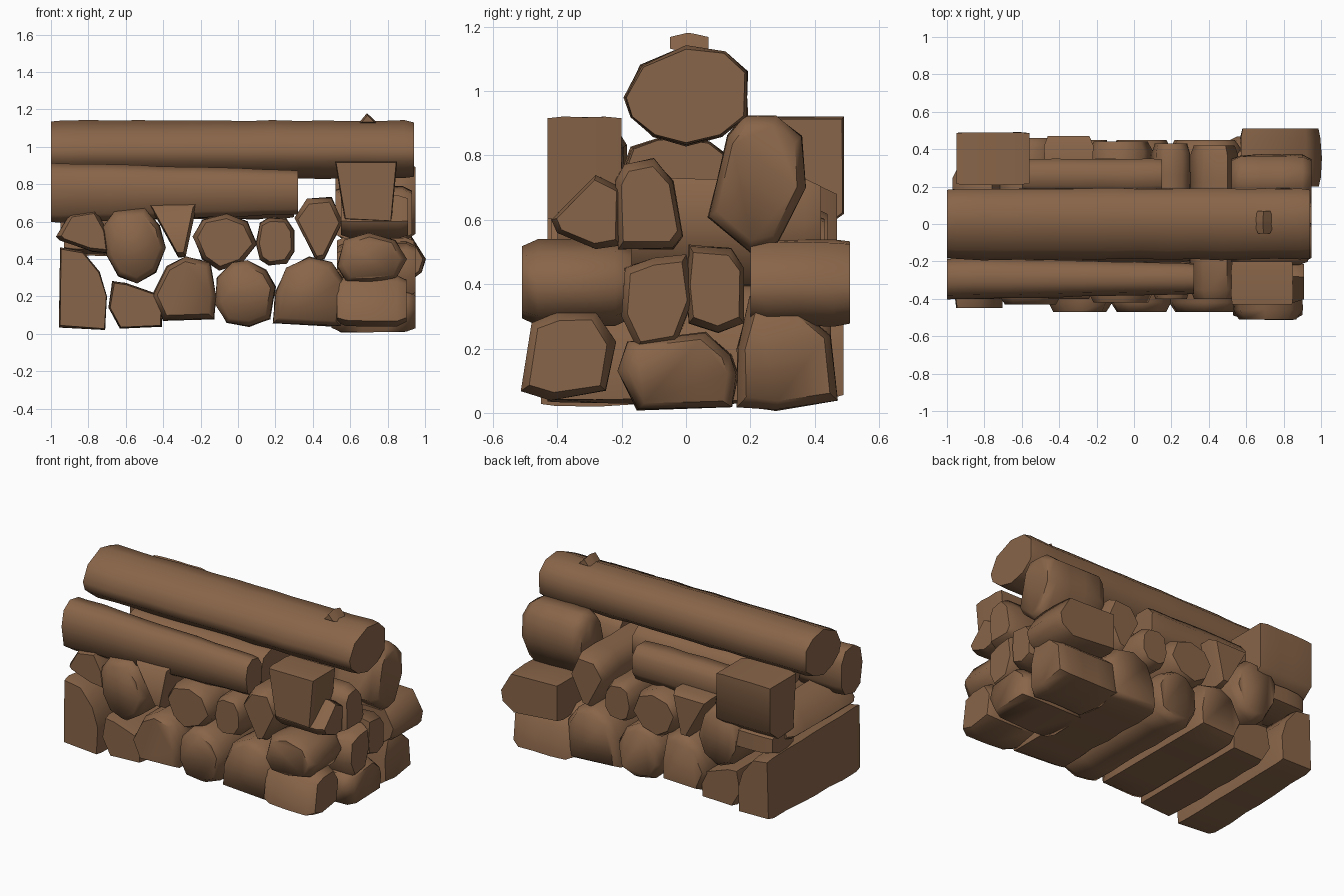
import bpy, bmesh, math, random

if "Cube" in bpy.data.objects:
    bpy.data.objects.remove(bpy.data.objects["Cube"])

random.seed(7)
bark = bpy.data.materials.new("brown bark")
bark.use_nodes = True
BROWN = (0.25, 0.13, 0.066, 1)
bark.diffuse_color = BROWN
bark.node_tree.nodes["Principled BSDF"].inputs["Base Color"].default_value = BROWN


def rounded(side, height, sides):
    """Slightly irregular rounded profile inside the given bounds."""
    points = []
    for i in range(sides):
        angle = math.tau * (i + .5 + random.uniform(-.1, .1)) / sides
        c, s = math.cos(angle), math.sin(angle)
        u, v = math.copysign(abs(c) ** .75, c), math.copysign(abs(s) ** .75, s)
        points.append((sum(side) / 2 + u * (side[1] - side[0]) * .52,
                       sum(height) / 2 + v * (height[1] - height[0]) * .52))
    return points


def log(name, axis, profile, span, blunt=.84, grow=1, rough=.025):
    """Rough log: a profile swept along one axis, with worn ends of size blunt."""
    mid_u, mid_v = ((min(c) + max(c)) / 2 for c in zip(*profile))
    start, end = span
    worn = .05
    steps = max(2, round((end - start) / .15))
    depths = [start + worn + (end - start - 2 * worn) * i / steps for i in range(steps + 1)]
    depths = [start] + depths + [end]
    bm = bmesh.new()
    loops = []
    for k, depth in enumerate(depths):
        tip = k in (0, len(depths) - 1)
        size = (1 + (grow - 1) * (depth - start) / (end - start)) * (blunt if tip else 1)
        loop = []
        for u, v in profile:
            wobble = size * (1 + random.uniform(-rough, rough))
            across, up = mid_u + (u - mid_u) * wobble, mid_v + (v - mid_v) * wobble
            loop.append(bm.verts.new((depth, across, up) if axis == "X" else (across, depth, up)))
        loops.append(loop)
    for a, b in zip(loops, loops[1:]):
        for i in range(len(profile)):
            j = (i + 1) % len(profile)
            bm.faces.new((a[i], a[j], b[j], b[i]))
    bm.faces.new(loops[0])
    bm.faces.new(loops[-1])
    bmesh.ops.recalc_face_normals(bm, faces=bm.faces)
    mesh = bpy.data.meshes.new(name)
    bm.to_mesh(mesh)
    bm.free()
    mesh.materials.append(bark)
    obj = bpy.data.objects.new(name, mesh)
    bpy.context.collection.objects.link(obj)
    bpy.ops.object.select_all(action="DESELECT")
    obj.select_set(True)
    bpy.context.view_layer.objects.active = obj
    bpy.ops.object.shade_smooth_by_angle(angle=math.radians(62))


# Long logs lying lengthwise on top
log("top_log", "X", [(-.19, .98), (-.14, 1.08), (0, 1.14), (.12, 1.12), (.19, 1.06), (.19, .92),
                     (.11, .86), (0, .83), (-.1, .86), (-.17, .92)], (-1, .94), .96)
log("front_log", "X", rounded((-.4, -.18), (.6, .91), 9), (-1, .32), .97, grow=.74)
log("back_log", "X", rounded((.16, .35), (.61, .84), 8), (-.6, .15), .95)
log("inner_log", "X", rounded((-.2, .14), (.62, .85), 9), (-.7, .3), .95)

# Bottom row running front to back
DEEP = (-.47, .45)
log("bottom_log_left_end", "Y", [(-.96, .03), (-.71, .02), (-.7, .2), (-.74, .33), (-.83, .44),
                                 (-.95, .46)], (-.45, .49), .95, grow=.9)
log("bottom_log_low", "Y", [(-.69, .14), (-.67, .28), (-.6, .27), (-.4, .2), (-.41, .04),
                            (-.63, .03)], (-.43, .42), .95)
log("bottom_log_left", "Y", [(-.46, .2), (-.38, .36), (-.28, .41), (-.15, .38), (-.12, .2),
                             (-.13, .08), (-.4, .07)], DEEP)
log("bottom_log_middle", "Y", [(-.11, .3), (-.03, .38), (.05, .39), (.15, .34), (.2, .25),
                               (.17, .08), (.06, .04), (-.06, .06), (-.12, .16)], DEEP)
log("bottom_log_right", "Y", [(.2, .22), (.26, .35), (.38, .41), (.5, .38), (.57, .28),
                              (.55, .04), (.19, .06)], DEEP)

# Middle row running front to back
log("middle_log_left_end", "Y", [(-.97, .52), (-.9, .64), (-.76, .66), (-.7, .55), (-.68, .43),
                                 (-.78, .44), (-.95, .5)], (-.4, .3))
log("middle_log_round", "Y", [(-.72, .57), (-.66, .65), (-.5, .67), (-.42, .58), (-.39, .46),
                              (-.44, .33), (-.54, .27), (-.64, .31), (-.7, .42)], (-.43, .46))
log("middle_wedge_left", "Y", [(-.48, .7), (-.22, .7), (-.28, .41), (-.32, .41)], (-.4, .47))
log("middle_log_centre", "Y", [(-.24, .52), (-.19, .61), (-.06, .64), (.05, .6), (.1, .48),
                               (.02, .38), (-.1, .34), (-.19, .4)], (-.42, .44))
log("middle_log_small", "Y", rounded((.1, .3), (.37, .62), 9), (-.4, .43))
log("middle_wedge_right", "Y", [(.3, .62), (.37, .72), (.5, .73), (.56, .6), (.46, .4),
                                (.42, .39)], (-.4, .42))

# Short logs stacked at the right end: bottom row
log("end_log_bottom_front", "X", [(-.51, .07), (-.48, .28), (-.4, .31), (-.28, .31), (-.22, .22),
                                  (-.25, .07), (-.42, .04)], (.53, .9))
log("end_log_bottom_middle", "X", [(-.21, .13), (-.18, .22), (.06, .25), (.14, .18), (.16, .12),
                                   (.14, .02), (-.15, .01)], (.5, .95))
log("end_log_bottom_back", "X", [(.16, .02), (.16, .2), (.2, .36), (.32, .35), (.45, .24),
                                 (.47, .04), (.28, .01)], (.5, .94))

# Middle row of the right end
log("end_log_middle_front", "Y", [(.53, .36), (.57, .5), (.7, .54), (.84, .5), (.9, .4), (.85, .3),
                                  (.7, .27), (.58, .28)], (-.51, -.17))
log("end_log_middle_left", "X", [(-.2, .3), (-.19, .45), (-.1, .48), (0, .49), (.02, .35),
                                 (-.03, .22), (-.15, .2)], (.53, .95))
log("end_log_middle_right", "X", [(0, .4), (.01, .52), (.14, .51), (.18, .45), (.18, .28),
                                  (.1, .25), (.01, .28)], (.53, .94))
log("end_log_middle_back", "Y", [(.57, .3), (.57, .54), (.92, .53), (1, .4), (.98, .33),
                                 (.9, .27)], (.2, .51), .95)

# Upper row of the right end
log("end_log_upper_wedge", "X", [(-.42, .6), (-.28, .74), (-.2, .7), (-.2, .52), (-.28, .51),
                                 (-.4, .56)], (.55, .91))
log("end_log_upper_middle", "X", [(-.21, .51), (-.22, .72), (-.19, .77), (-.1, .79), (-.04, .72),
                                  (-.01, .55), (-.04, .51)], (.52, .93))
log("end_log_upper_back", "X", [(.07, .61), (.13, .86), (.18, .92), (.28, .92), (.36, .86),
                                (.37, .7), (.28, .52), (.2, .5)], (.52, .95))

# Squared chunks at the upper corners
log("front_corner_chunk", "Y", [(.52, .92), (.85, .92), (.82, .6), (.57, .61)], (-.43, -.2), .97,
    rough=.01)
log("back_corner_chunk", "X", [(.21, .92), (.49, .92), (.49, .62), (.4, .55), (.24, .56)],
    (-.95, -.56), .97, rough=.01)
log("back_corner_support", "X", rounded((.18, .46), (.42, .6), 6), (-.93, -.55))

# Bark splinter on the top log
log("bark_splinter", "Y", [(.64, 1.12), (.75, 1.12), (.69, 1.18)], (-.05, .07), .6)
